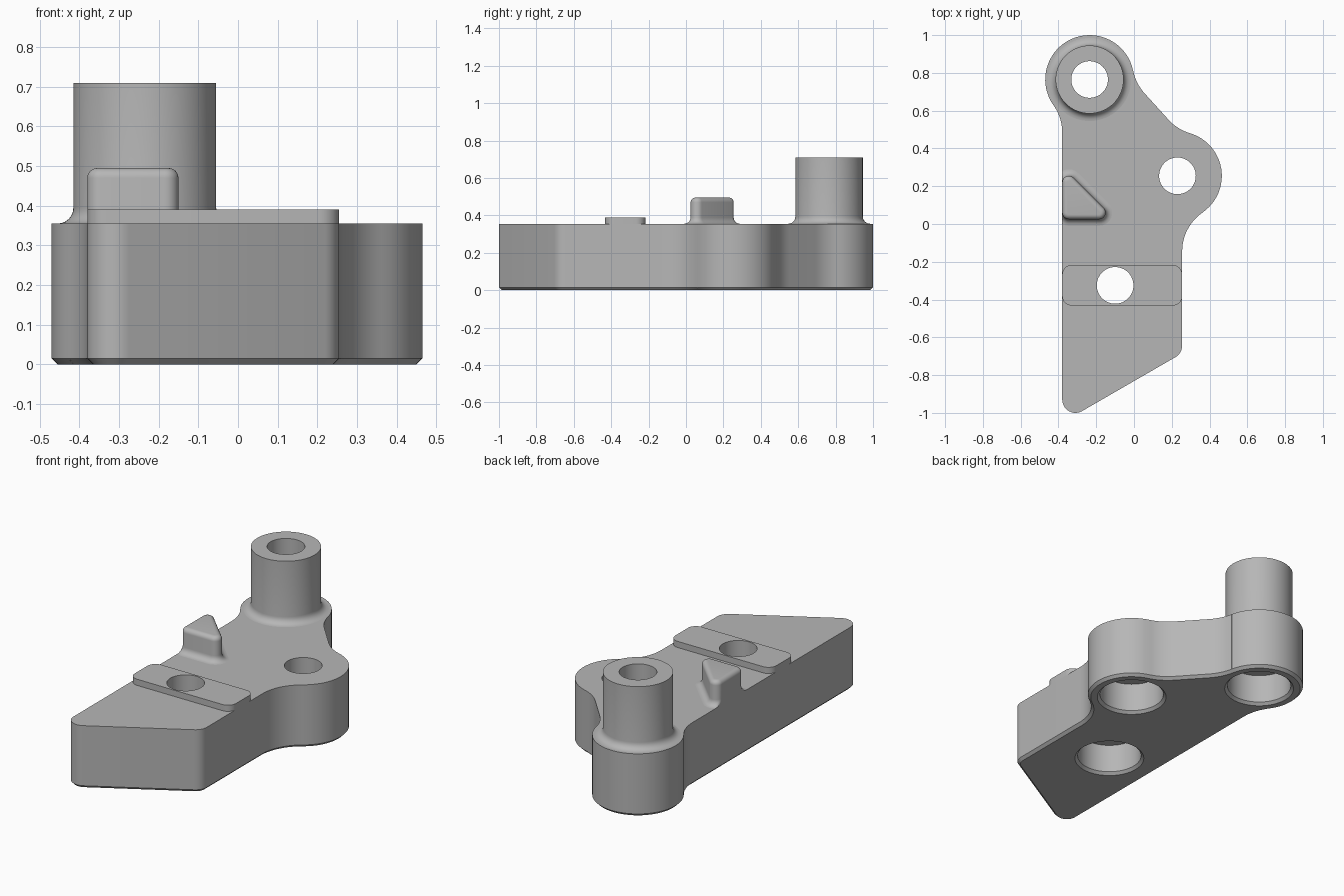
import bpy, bmesh
from math import cos, sin, radians, pi

if "Cube" in bpy.data.objects:
    bpy.data.objects.remove(bpy.data.objects["Cube"])

GREY = bpy.data.materials.new("plain grey")
GREY.use_nodes = True
GREY.diffuse_color = (0.47, 0.47, 0.47, 1)
GREY.node_tree.nodes["Principled BSDF"].inputs["Base Color"].default_value = GREY.diffuse_color

BOSS = (-0.235, 0.765)
LOBE = (0.23, 0.255)
SLOT = (-0.1, -0.325)
TOP, LEFT, RIGHT, HOLE = 0.355, -0.38, 0.255, 0.097


def arc(cx, cy, r, start, end, steps):
    angles = [radians(start + (end - start) * i / steps) for i in range(steps + 1)]
    return [(cx + r * cos(a), cy + r * sin(a)) for a in angles]


def loft(name, rings, closed=False):
    """Skin a stack of (outline, z) rings, capped or joined end to end."""
    bm = bmesh.new()
    loops = [[bm.verts.new((x, y, z)) for x, y in pts] for pts, z in rings]
    n = len(loops[0])
    pairs = list(zip(loops, loops[1:]))
    if closed:
        pairs.append((loops[-1], loops[0]))
    else:
        bm.faces.new(loops[0][::-1])
        bm.faces.new(loops[-1])
    for a, b in pairs:
        for i in range(n):
            j = (i + 1) % n
            bm.faces.new((a[i], a[j], b[j], b[i]))
    bmesh.ops.recalc_face_normals(bm, faces=bm.faces)
    mesh = bpy.data.meshes.new(name)
    bm.to_mesh(mesh)
    bm.free()
    mesh.materials.append(GREY)
    obj = bpy.data.objects.new(name, mesh)
    bpy.context.collection.objects.link(obj)
    return obj


def lathe(name, centre, profile, closed=False):
    return loft(name, [(arc(*centre, r, 0, 354.375, 63), z) for r, z in profile], closed)


def select_only(obj):
    bpy.ops.object.select_all(action='DESELECT')
    obj.select_set(True)
    bpy.context.view_layer.objects.active = obj


def cut(obj, cutter):
    mod = obj.modifiers.new("hole", 'BOOLEAN')
    mod.operation = 'DIFFERENCE'
    mod.solver = 'EXACT'
    mod.object = cutter
    select_only(obj)
    bpy.ops.object.modifier_apply(modifier=mod.name)


def plate_outline(inset):
    """Rounded corners, two lobes, and concave blends between them."""
    corner, lobe, blend = 0.07 - inset, 0.235 - inset, 0.25 + inset
    return (arc(-0.31, -0.93, corner, 180, 300, 10)
            + arc(0.185, -0.644, corner, 300, 360, 6)
            + arc(0.505, -0.145, blend, 180, 124.5, 12)
            + arc(*LOBE, lobe, -55.5, 73.4, 24)
            + arc(0.368, 0.72, blend, 253.4, 222.4, 8)
            + arc(0.241, 0.86, blend, 222.4, 191.3, 8)
            + arc(*BOSS, lobe, 11.3, 215.4, 36)
            + arc(-0.63, 0.484, blend, 35.4, 0, 8))


def lug_outline(r):
    """Rounded right triangle, kept flush with the plate's straight side."""
    pts = (arc(-0.345, 0.06, r, 180, 270, 8)
           + arc(-0.185, 0.06, r, 270, 405, 10)
           + arc(-0.345, 0.22, r, 45, 180, 10))
    return [(max(x, LEFT), y) for x, y in pts]


def pad_outline():
    r, low, high = 0.05, -0.432, -0.217
    return (arc(LEFT + r, low + r, r, 180, 270, 8) + arc(RIGHT - r, low + r, r, 270, 360, 8)
            + arc(RIGHT - r, high - r, r, 0, 90, 8) + arc(LEFT + r, high - r, r, 90, 180, 8))


QUARTER = [i * pi / 12 for i in range(7)]

# Main plate with a chamfered lower edge
plate = loft("base_plate", [(plate_outline(0.015), 0), (plate_outline(0), 0.015),
                            (plate_outline(0), TOP)])

# Raised pad across the plate
pad = loft("raised_pad", [(pad_outline(), TOP), (pad_outline(), 0.39)])

# Counterbored through holes
for centre in (BOSS, LOBE, SLOT):
    cutter = lathe("hole_cutter", centre, [(0.195, -0.01), (0.17, 0.015), (0.17, 0.178),
                                           (HOLE, 0.178), (HOLE, 0.8)])
    cutter.hide_render = True
    cut(plate, cutter)
    if centre == SLOT:
        cut(pad, cutter)
    bpy.data.objects.remove(cutter)

# Hollow boss with a filleted foot
foot = [(0.18 + 0.04 * (1 - sin(a)), TOP + 0.04 * (1 - cos(a))) for a in QUARTER]
boss = lathe("hollow_boss", BOSS, foot + [(0.18, 0.71), (HOLE, 0.71), (HOLE, TOP)], closed=True)

# Triangular lug with a filleted foot and rounded top
flare = [(lug_outline(0.035 + 0.035 * (1 - sin(a))), TOP + 0.035 * (1 - cos(a))) for a in QUARTER]
crown = [(lug_outline(0.01 + 0.025 * cos(a)), 0.47 + 0.025 * sin(a)) for a in QUARTER]
lug = loft("triangular_lug", flare + crown)

for obj in (plate, pad, boss, lug):
    select_only(obj)
    bpy.ops.object.shade_smooth_by_angle(angle=radians(30))
